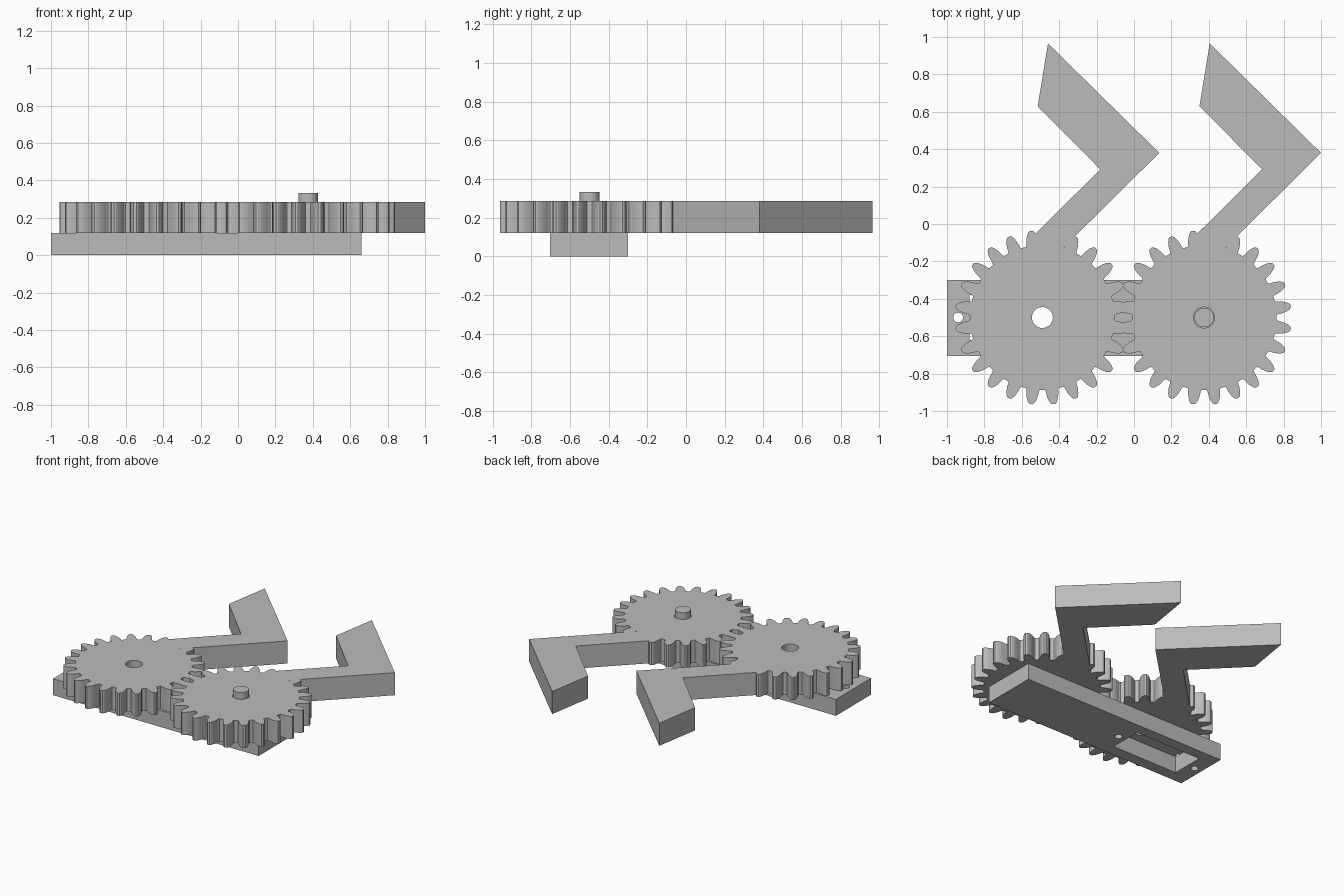
import bpy, bmesh
from math import sin, cos, pi, radians

cube = bpy.data.objects.get("Cube")
if cube:
    bpy.data.objects.remove(cube, do_unlink=True)

grey = bpy.data.materials.new("plain grey")
grey.use_nodes = True
grey.diffuse_color = (0.5, 0.5, 0.5, 1)
grey.node_tree.nodes["Principled BSDF"].inputs["Base Color"].default_value = (0.5, 0.5, 0.5, 1)

AXLE_Y = -0.5
LEFT_X, RIGHT_X = -0.49, 0.375
Z_BASE, Z_TOP = 0.12, 0.285
TEETH = 24


def circle(x, y, r, n=32):
    return [(x + r * cos(2 * pi * i / n), y + r * sin(2 * pi * i / n)) for i in range(n)]


def rect(x0, y0, x1, y1):
    return [(x0, y0), (x1, y0), (x1, y1), (x0, y1)]


def plate(name, loops, z0, z1):
    """Extrude an outline; further loops become holes."""
    curve = bpy.data.curves.new(name, "CURVE")
    curve.dimensions = "2D"
    curve.fill_mode = "BOTH"
    curve.extrude = (z1 - z0) / 2
    for loop in loops:
        spline = curve.splines.new("POLY")
        spline.points.add(len(loop) - 1)
        for point, (x, y) in zip(spline.points, loop):
            point.co = (x, y, 0, 1)
        spline.use_cyclic_u = True
    temp = bpy.data.objects.new(name + "_outline", curve)
    bpy.context.collection.objects.link(temp)
    graph = bpy.context.evaluated_depsgraph_get()
    mesh = bpy.data.meshes.new_from_object(temp.evaluated_get(graph))
    bpy.data.objects.remove(temp, do_unlink=True)
    bm = bmesh.new()
    bm.from_mesh(mesh)
    bmesh.ops.remove_doubles(bm, verts=bm.verts, dist=0.0001)
    bmesh.ops.translate(bm, verts=bm.verts, vec=(0, 0, (z0 + z1) / 2))
    bmesh.ops.recalc_face_normals(bm, faces=bm.faces)
    for face in bm.faces:
        face.smooth = False
    bm.to_mesh(mesh)
    bm.free()
    mesh.name = name
    mesh.materials.clear()
    mesh.materials.append(grey)
    obj = bpy.data.objects.new(name, mesh)
    bpy.context.collection.objects.link(obj)
    return obj


# Tooth flank as (radius, half angle in degrees), root to tip
FLANK = [(0.387, 5.6), (0.395, 4.9), (0.415, 4.4), (0.432, 3.75),
         (0.448, 2.9), (0.461, 1.9), (0.467, 0.9)]


def gear_outline(cx):
    points = []
    for i in range(TEETH):
        mid = (i + 0.5) * 360 / TEETH
        tooth = [(r, mid - h) for r, h in FLANK] + [(r, mid + h) for r, h in reversed(FLANK)]
        points += [(cx + r * cos(radians(a)), AXLE_Y + r * sin(radians(a))) for r, a in tooth]
    return points


# Bent finger, relative to its gear axle in x
FINGER = [(0.03, 0.965), (-0.025, 0.63), (0.31, 0.292), (-0.04, -0.055),
          (-0.01, -0.15), (0.11, -0.13), (0.625, 0.38)]

for side, cx in (("right", LEFT_X), ("left", RIGHT_X)):
    plate(side + "_gear", [gear_outline(cx), circle(cx, AXLE_Y, 0.056)], Z_BASE, Z_TOP)
    plate(side + "_finger", [[(cx + x, y) for x, y in FINGER]], Z_BASE, Z_TOP)

# Base with motor slot and two screw holes
plate("base_plate", [rect(-1, -0.705, 0.66, -0.3), rect(-0.88, -0.62, -0.345, -0.38),
                     circle(-0.94, AXLE_Y, 0.026, 20), circle(-0.285, AXLE_Y, 0.026, 20)],
      0, Z_BASE)

# Axle pin for the free gear
plate("axle_pin", [circle(RIGHT_X, AXLE_Y, 0.052)], Z_BASE - 0.03, 0.332)
